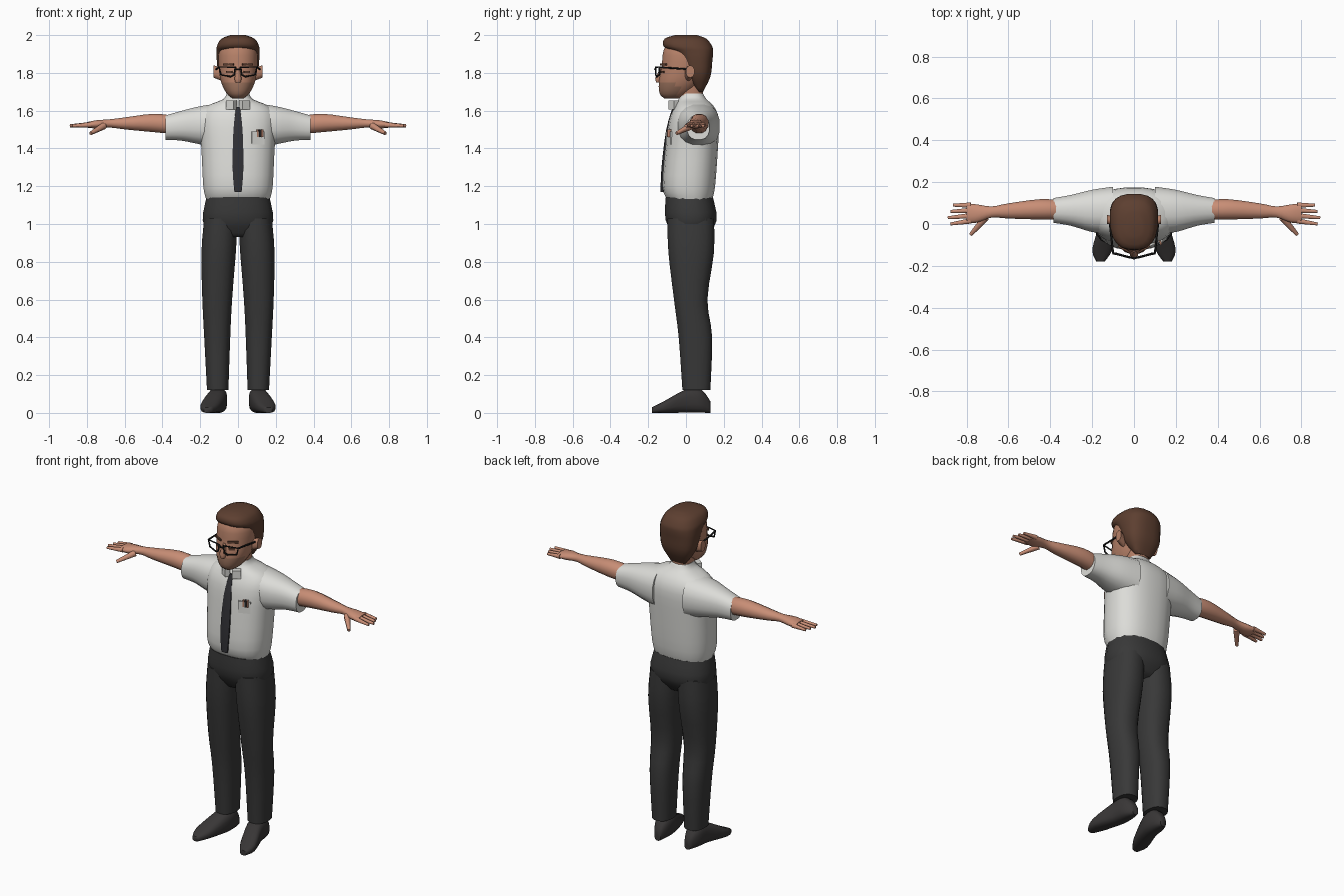
import bpy, bmesh, math
from mathutils import Vector, Matrix

default_cube = bpy.data.objects.get("Cube")
if default_cube:
    bpy.data.objects.remove(default_cube)


def material(name, red, green, blue):
    mat = bpy.data.materials.new(name)
    mat.use_nodes = True
    colour = (red, green, blue, 1)
    mat.diffuse_color = colour
    mat.node_tree.nodes["Principled BSDF"].inputs["Base Color"].default_value = colour
    return mat


arm_skin = material("arm skin", .58, .27, .18)
face_skin = material("face skin", .47, .22, .14)
shaved_skin = material("shaved skin", .33, .17, .11)
brown_hair = material("brown hair", .11, .05, .03)
white_cotton = material("white cotton", .72, .72, .69)
charcoal_wool = material("charcoal wool", .04, .04, .04)
dark_silk = material("dark silk", .03, .03, .035)
shoe_leather = material("shoe leather", .04, .037, .037)
black_plastic = material("black plastic", .01, .01, .01)


def finish(bm, name, materials, mirror=False, angle=60, rule=None):
    """Turn a bmesh into a shaded object, optionally mirrored across x."""
    bmesh.ops.recalc_face_normals(bm, faces=bm.faces)
    if rule:
        for face in bm.faces:
            face.material_index = rule(face.calc_center_median())
    mesh = bpy.data.meshes.new(name)
    bm.to_mesh(mesh)
    bm.free()
    obj = bpy.data.objects.new(name, mesh)
    bpy.context.collection.objects.link(obj)
    for mat in materials:
        mesh.materials.append(mat)
    bpy.ops.object.select_all(action='DESELECT')
    obj.select_set(True)
    bpy.context.view_layer.objects.active = obj
    bpy.ops.object.shade_smooth_by_angle(angle=math.radians(angle))
    if mirror:
        obj.modifiers.new("Mirror", 'MIRROR')


def smooth_keys(keys, steps):
    """Pass a smooth spline through a few key rings."""
    keys = [Vector(key) for key in keys]
    last = len(keys) - 1
    tangents = [(keys[min(i + 1, last)] - keys[max(i - 1, 0)]) / 2 for i in range(last + 1)]
    rings = []
    for i in range(last):
        for step in range(steps):
            t = step / steps
            ease = t * t * (3 - 2 * t)
            rings.append(keys[i].lerp(keys[i + 1], ease)
                         + tangents[i] * t * (1 - t) ** 2
                         - tangents[i + 1] * t * t * (1 - t))
    return rings + [keys[-1]]


def loft(name, axis, keys, *materials, sides=16, power=2.4, steps=3, **options):
    """Skin rounded rings given as (position, low a, high a, low b, high b)."""
    bm = bmesh.new()
    loops = []
    for position, a_low, a_high, b_low, b_high in smooth_keys(keys, steps):
        loop = []
        for i in range(sides):
            turn = math.tau * (i + .5) / sides
            unit = [math.copysign(abs(u) ** (2 / power), u) for u in (math.cos(turn), math.sin(turn))]
            a = (a_low + a_high + (a_high - a_low) * unit[0]) / 2
            b = (b_low + b_high + (b_high - b_low) * unit[1]) / 2
            spot = {'x': (position, a, b), 'y': (a, position, b), 'z': (a, b, position)}[axis]
            loop.append(bm.verts.new(spot))
        loops.append(loop)
    for lower, upper in zip(loops, loops[1:]):
        for i in range(sides):
            bm.faces.new((lower[i - 1], lower[i], upper[i], upper[i - 1]))
    bm.faces.new(loops[0])
    bm.faces.new(loops[-1])
    finish(bm, name, materials, **options)


def upright(name, keys, *materials, **options):
    """Loft centred on x, with keys (height, half width, front, back)."""
    keys = [(height, -half, half, front, back) for height, half, front, back in keys]
    loft(name, 'z', keys, *materials, **options)


def stick(name, start, end, thick, thin, mat):
    """Tapered six sided finger, made on both sides."""
    bm = bmesh.new()
    start, end = Vector(start), Vector(end)
    along = end - start
    place = Matrix.Translation((start + end) / 2) @ along.to_track_quat('Z', 'Y').to_matrix().to_4x4()
    bmesh.ops.create_cone(bm, cap_ends=True, segments=6, radius1=thick, radius2=thin,
                          depth=along.length, matrix=place)
    finish(bm, name, [mat], mirror=True)


def plate(name, centre, size, turn, mat, **options):
    """Thin upright block, turned about z to lie along a curved front."""
    bm = bmesh.new()
    place = Matrix.Translation(centre) @ Matrix.Rotation(turn, 4, 'Z') @ Matrix.Diagonal((*size, 1))
    bmesh.ops.create_cube(bm, size=1, matrix=place)
    finish(bm, name, [mat], angle=30, **options)


def wire(name, points, cyclic=False):
    """Thin black frame along a path, mirrored to the other side."""
    curve = bpy.data.curves.new(name, 'CURVE')
    curve.dimensions = '3D'
    curve.bevel_depth = .005
    curve.bevel_resolution = 1
    spline = curve.splines.new('POLY')
    spline.points.add(len(points) - 1)
    for point, spot in zip(spline.points, points):
        point.co = (*spot, 1)
    spline.use_cyclic_u = cyclic
    curve.materials.append(black_plastic)
    obj = bpy.data.objects.new(name, curve)
    bpy.context.collection.objects.link(obj)
    obj.modifiers.new("Mirror", 'MIRROR')


# Trousers: hips and two legs
upright("trouser_hips", [(.93, .15, -.06, .11), (1.02, .19, -.11, .165), (1.14, .17, -.11, .145)],
        charcoal_wool)
loft("trouser_leg", 'z', [(.12, .05, .165, -.02, .13), (.4, .04, .18, -.04, .14),
                          (.6, .03, .19, -.065, .115), (.85, .01, .195, -.095, .15),
                          (1.03, 0, .18, -.1, .15)], charcoal_wool, mirror=True)

# Shoes with the toes turned outwards
loft("shoe", 'y', [(-.18, .14, .18, 0, .03), (-.12, .1, .2, 0, .06), (0, .06, .165, 0, .125),
                   (.08, .06, .15, 0, .125), (.13, .08, .12, 0, .06)],
     shoe_leather, mirror=True, power=2.8)

# Shirt: torso, short sleeves, collar and pocket
upright("shirt_torso", [(1.13, .17, -.1, .14), (1.2, .185, -.125, .155), (1.4, .195, -.11, .17),
                        (1.55, .205, -.09, .175), (1.62, .17, -.06, .15), (1.66, .08, -.04, .11),
                        (1.69, .06, -.03, .09)], white_cotton, sides=24)
loft("shirt_sleeve", 'x', [(.1, -.05, .18, 1.4, 1.64), (.2, -.04, .165, 1.42, 1.625),
                           (.3, -.01, .14, 1.44, 1.6), (.385, .005, .125, 1.445, 1.575)],
     white_cotton, mirror=True)
plate("collar_flap", (.035, -.065, 1.63), (.05, .03, .05), .6, white_cotton, mirror=True)
plate("shirt_pocket", (.105, -.087, 1.455), (.07, .015, .07), .35, white_cotton)
for i, mat in enumerate((face_skin, dark_silk, arm_skin)):
    plate("pocket_pen", (.1 + i / 80, -.085, 1.48), (.008, .03, .04), .35, mat)

# Tie following the chest
blade = [(1.62, .01, -.07), (1.5, .025, -.105), (1.3, .03, -.13), (1.17, .02, -.135)]
loft("tie", 'z', [(z, -half, half, front, front + .015) for z, half, front in blade],
     dark_silk, sides=8, power=4)

# Bare arms and hands
loft("forearm", 'x', [(.34, .02, .115, 1.475, 1.575), (.45, .02, .12, 1.485, 1.585),
                      (.6, .025, .1, 1.5, 1.565), (.68, .03, .085, 1.51, 1.555),
                      (.75, .005, .095, 1.505, 1.55), (.8, .005, .1, 1.51, 1.54)],
     arm_skin, mirror=True, sides=12, power=2.1)
for i, name in enumerate(("index", "middle", "ring", "little")):
    stick(name + "_finger", (.78, .015 + i / 40, 1.525), (.89 - abs(i - 1) / 80, .03 * i, 1.52),
          .015, .008, arm_skin)
stick("thumb", (.71, .03, 1.52), (.78, -.05, 1.48), .02, .01, arm_skin)

# Head: neck, face with shaved jaw, nose and ears
upright("neck", [(1.62, .055, -.03, .09), (1.76, .06, -.05, .09)], face_skin)
upright("face", [(1.665, .03, -.115, -.03), (1.69, .06, -.14, .02), (1.75, .09, -.145, .08),
                 (1.83, .103, -.13, .11), (1.92, .1, -.12, .12), (1.97, .06, -.08, .09)],
        face_skin, shaved_skin, sides=20, power=2.2,
        rule=lambda spot: int(spot.z < 1.76 and spot.y < -.04))
upright("nose", [(1.75, .015, -.16, -.12), (1.77, .02, -.165, -.12), (1.83, .008, -.135, -.12)],
        face_skin, sides=8, steps=1)
loft("ear", 'x', [(.08, -.01, .03, 1.755, 1.825), (.13, 0, .045, 1.775, 1.84)],
     face_skin, sides=10, steps=1, mirror=True)
plate("eye", (.045, -.124, 1.805), (.035, .009, .012), .5, brown_hair, mirror=True)
plate("eyebrow", (.05, -.119, 1.845), (.06, .009, .012), .5, brown_hair, mirror=True)

# Hair from the nape up over the forehead
upright("hair", [(1.7, .05, .06, .09), (1.78, .1, 0, .13), (1.86, .113, -.03, .14),
                 (1.91, .115, -.07, .145), (1.94, .113, -.12, .14), (1.98, .09, -.115, .11),
                 (2, .04, -.06, .06)], brown_hair, sides=20, power=2.6)

# Spectacles: rims, side arms and bridge
wire("spectacle_rim", [(.015, -.16, 1.83), (.1, -.14, 1.83), (.09, -.14, 1.79),
                       (.04, -.155, 1.78), (.02, -.16, 1.79)], cyclic=True)
wire("spectacle_arm", [(.1, -.14, 1.83), (.115, 0, 1.82)])
wire("spectacle_bridge", [(0, -.165, 1.82), (.015, -.16, 1.82)])
